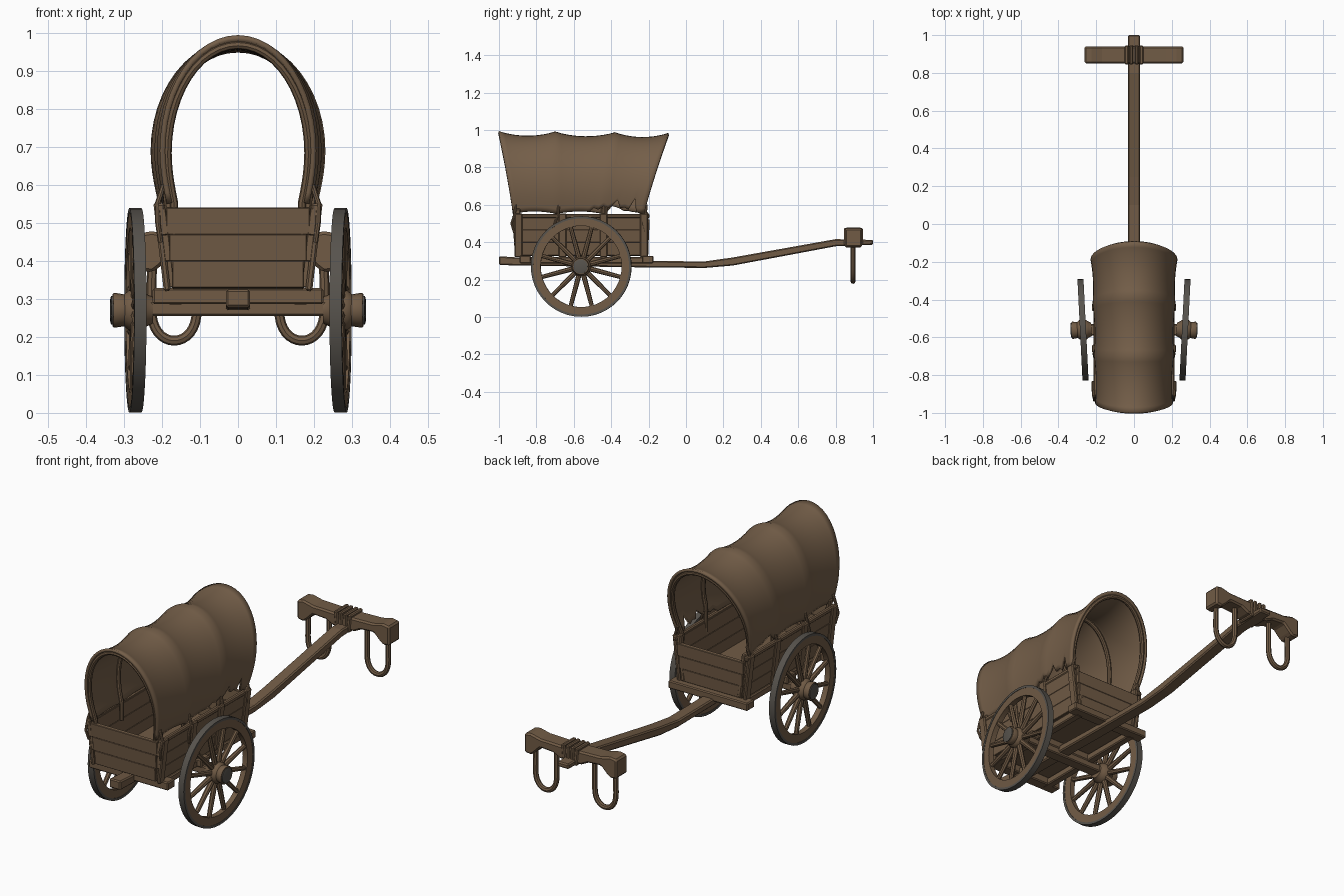
import bpy, bmesh, math, random
from mathutils import Matrix, Vector

if "Cube" in bpy.data.objects:
    bpy.data.objects.remove(bpy.data.objects["Cube"])

random.seed(4)


def material(name, rgb):
    m = bpy.data.materials.new(name)
    m.diffuse_color = (*rgb, 1)
    m.use_nodes = True
    m.node_tree.nodes["Principled BSDF"].inputs["Base Color"].default_value = m.diffuse_color
    return m


WOOD = material("brown wood", (0.165, 0.105, 0.06))
CANVAS = material("brown canvas", (0.175, 0.113, 0.066))
IRON = material("dark iron", (0.095, 0.086, 0.074))


def finish(name, bm, mat, bevel=0.0, smooth=False, matrix=None):
    if matrix is not None:
        bm.transform(matrix)
    bmesh.ops.recalc_face_normals(bm, faces=bm.faces)
    me = bpy.data.meshes.new(name)
    bm.to_mesh(me)
    bm.free()
    me.materials.append(mat)
    ob = bpy.data.objects.new(name, me)
    bpy.context.collection.objects.link(ob)
    if bevel:
        b = ob.modifiers.new("soft edges", 'BEVEL')
        b.width, b.segments, b.limit_method = bevel, 1, 'ANGLE'
    if smooth:
        bpy.context.view_layer.objects.active = ob
        ob.select_set(True)
        bpy.ops.object.shade_smooth_by_angle(angle=math.radians(40))
        ob.select_set(False)
    return ob


def box(name, c, s, mat=WOOD, rot=None, bevel=0.005):
    bm = bmesh.new()
    bmesh.ops.create_cube(bm, size=1, matrix=Matrix.Diagonal((*s, 1)))
    return finish(name, bm, mat, bevel, False, Matrix.Translation(c) @ (rot or Matrix()))


def prism(name, poly, axis, lo, hi, mat=WOOD, bevel=0.006):
    # outline given in (x, z) for axis 'y' or in (y, z) for axis 'x'
    bm = bmesh.new()
    put = (lambda a, b, d: (d, a, b)) if axis == 'x' else (lambda a, b, d: (a, d, b))
    rows = [[bm.verts.new(put(a, b, d)) for a, b in poly] for d in (lo, hi)]
    n = len(poly)
    for i in range(n):
        j = (i + 1) % n
        bm.faces.new((rows[0][i], rows[0][j], rows[1][j], rows[1][i]))
    for r in rows:
        bm.faces.new(r)
    return finish(name, bm, mat, bevel)


def lathe(name, prof, mat, matrix, n=40, closed=True):
    # (x, radius) profile spun around the x axis
    bm = bmesh.new()
    rings = [[bm.verts.new((x, r * math.cos(k * math.tau / n), r * math.sin(k * math.tau / n)))
              for k in range(n)] for x, r in prof]
    for i in range(len(rings) if closed else len(rings) - 1):
        a, b = rings[i], rings[(i + 1) % len(rings)]
        for k in range(n):
            l = (k + 1) % n
            bm.faces.new((a[k], a[l], b[l], b[k]))
    if not closed:
        bm.faces.new(rings[0])
        bm.faces.new(rings[-1])
    return finish(name, bm, mat, 0, True, matrix)


def rod(name, pts, r, mat=WOOD, matrix=None):
    cu = bpy.data.curves.new(name, 'CURVE')
    cu.dimensions, cu.bevel_depth, cu.bevel_resolution = '3D', r, 2
    cu.use_fill_caps = True
    sp = cu.splines.new('POLY')
    sp.points.add(len(pts) - 1)
    for p, q in zip(sp.points, pts):
        p.co = (*q, 1)
    tmp = bpy.data.objects.new(name, cu)
    me = bpy.data.meshes.new_from_object(tmp)
    bpy.data.objects.remove(tmp)
    bm = bmesh.new()
    bm.from_mesh(me)
    return finish(name, bm, mat, 0, True, matrix)


# wheels: toed slightly outwards toward the tongue
for s, side in ((1, "right"), (-1, "left")):
    M = (Matrix.Diagonal((s, 1, 1, 1)) @ Matrix.Translation((0.27, -0.56, 0.27))
         @ Matrix.Rotation(-0.05, 4, 'Z'))
    lathe(f"{side}_wheel_rim", [(-.014, .217), (.014, .217), (.014, .262), (-.014, .262)], WOOD, M, 48)
    lathe(f"{side}_wheel_tyre", [(-.016, .257), (.016, .257), (.016, .269), (-.016, .269)], IRON, M, 48)
    lathe(f"{side}_wheel_hub", [(-.045, .036), (-.03, .042), (-.018, .052), (.018, .052), (.03, .042),
                                (.055, .046), (.06, .043)], WOOD, M, 20, False)
    lathe(f"{side}_hub_cap", [(.058, .038), (.064, .038), (.066, .03)], IRON, M, 20, False)
    for k in range(12):
        bm = bmesh.new()
        bmesh.ops.create_cone(bm, cap_ends=True, segments=8, radius1=.014, radius2=.011, depth=.19,
                              matrix=Matrix.Translation((0, 0, .135)))
        finish(f"{side}_wheel_spoke", bm, WOOD, 0, True,
               M @ Matrix.Rotation((k + .5) * math.tau / 12, 4, 'X'))

# undercarriage
box("axle_beam", (0, -.56, .275), (.48, .06, .04))
box("front_cross_beam", (0, -.86, .307), (.45, .06, .042))
box("rear_cross_beam", (0, -.205, .307), (.45, .06, .04))
box("middle_cross_beam", (0, -.56, .307), (.42, .07, .04))
for s in (1, -1):
    box("side_rail", (s * .165, -.545, .303), (.04, .66, .036))

# tongue, from behind the bed to the yoke
prism("tongue", [(-1, .278), (-.9, .275), (-.3, .266), (.1, .262), (.25, .275), (.8, .378), (1, .386),
                 (1, .412), (.8, .416), (.25, .318), (.1, .297), (-.3, .300), (-.9, .318), (-1, .325)],
      'x', -.032, .032)

# bed: floor, flared plank sides and end boards
box("bed_floor", (0, -.555, .337), (.35, .69, .022))
flare = math.atan2(.025, .21)
for s, side in ((1, "right"), (-1, "left")):
    R = Matrix.Rotation(s * flare, 4, 'Y')
    for i in range(3):
        z = .365 + i * .069
        box(f"{side}_side_plank", (s * (.176 + .119 * (z - .33)), -.56 - .004 * i, z),
            (.02, .69 + .012 * i, .0705), rot=R, bevel=.002)
    for y in (-.895, -.66, -.44, -.225):
        box(f"{side}_side_stake", (s * .2, y, .437), (.018, .042, .235), rot=R)
    box(f"{side}_top_rail", (s * .203, -.56, .54), (.022, .73, .022))
    box(f"{side}_corner_post", (s * .172, -.9, .455), (.022, .03, .25), rot=R)
    box(f"{side}_rear_post", (s * .172, -.215, .445), (.022, .03, .23), rot=R)
for y, lean, label, top in ((-.912, .07, "front", .54), (-.208, -.05, "rear", .52)):
    h = (top - .33) / 3
    for i in range(3):
        z = .33 + h * (i + .5)
        box(f"{label}_end_board", (0, y - lean * (z - .435), z), (.345 + .016 * i, .02, h + .001),
            rot=Matrix.Rotation(lean, 4, 'X'), bevel=.002)

# canopy: sagging cloth stretched over four hoops
RIDGES = [-1.0, -.70, -.38, -.095]
WIDTH = [.206, .213, .220, .230]
TOPS = [.994, .992, .988, .984]
PER = 10


def canopy_row(i, f):
    j = min(i + 1, 3)
    mix = lambda t: t[i] + (t[j] - t[i]) * f
    sag = math.sin(math.pi * f) ** .8 if 0 < f < 1 else 0
    y_top = mix(RIDGES)
    w, top = mix(WIDTH) - .008 * sag, mix(TOPS) - .024 * sag
    y_low = -.925 + (y_top + 1) / .905 * .70
    pts = []

    def add(x, z):
        k = max(0, min(1, (z - .55) / (top - .55)))
        pts.append((x, y_low + (y_top - y_low) * k ** 1.1, z))

    def leg(s):
        zb = .55 + .014 * sag
        if s > 0 and -.47 < y_top < -.17:      # torn lower edge on the right
            zb = .565 + .075 * random.random()
        elif s < 0 and -.36 < y_top < -.2:     # smaller tear on the left
            zb = .56 + .035 * random.random()
        return [(s * w * (.91 + .09 * math.sin(math.pi / 2 * min(1, (z - .55) / .14))), z)
                for z in (zb + (.69 - zb) * t / 5 for t in range(5))]
    for p in leg(1):
        add(*p)
    for k in range(25):
        a = math.pi * k / 24
        add(w * math.cos(a), .69 + (top - .69) * math.sin(a))
    for p in reversed(leg(-1)):
        add(*p)
    return pts


bm = bmesh.new()
rows = [canopy_row(i, k / PER) for i in range(3) for k in range(PER)] + [canopy_row(3, 0)]
grid = [[bm.verts.new(p) for p in r] for r in rows]
for a, b in zip(grid, grid[1:]):
    for k in range(len(a) - 1):
        bm.faces.new((a[k], a[k + 1], b[k + 1], b[k]))
canopy = finish("canopy", bm, CANVAS, 0, True)
# thicken toward the inside, with the outer normals facing up
if max(canopy.data.polygons, key=lambda p: p.center.z).normal.z < 0:
    canopy.data.flip_normals()
sol = canopy.modifiers.new("thickness", 'SOLIDIFY')
sol.thickness, sol.offset = .014, -1

# hoops inside the cloth and ties down to the bed
for i in range(4):
    row = canopy_row(i, 0)
    dy = (.012, 0, 0, -.012)[i]
    inner = [(x * .90, y + dy, .6 + (z - .6) * .935) for x, y, z in row]
    inner = [(inner[0][0], inner[0][1], .47)] + inner + [(inner[-1][0], inner[-1][1], .47)]
    rod("canopy_hoop", inner, .011)
    for s in (1, -1):
        x, y, z = row[0 if s > 0 else -1]
        rod("canopy_tie", [(s * .196, y + .012, .60), (s * .212, y + .01, .55), (s * .211, y - .008, .50),
                           (s * .204, y + .008, .45)], .007, CANVAS)

# yoke with raised ends, neck arches and lashing
half = [(.0, .395), (.06, .395), (.10, .415), (.17, .42), (.205, .385), (.225, .37), (.262, .375),
        (.262, .472), (.225, .478), (.17, .465), (.06, .462), (.0, .462)]
prism("yoke", half + [(-x, z) for x, z in reversed(half[1:-1])], 'y', .85, .94, bevel=.008)
for x in (-.035, -.013, .013, .035):
    box("yoke_lashing", (x, .895, .43), (.02, .1, .092), rot=Matrix.Rotation(x * 3, 4, 'Y'))

# hanging neck bows
for s in (1, -1):
    pts = [(s * .226, .893, .42)]
    for k in range(17):
        a = math.pi * k / 16
        pts.append((s * (.168 + .06 * math.cos(a)), .893, .28 - .09 * math.copysign(math.sin(a) ** .8 if k % 16 else 0, 1)))
    pts.append((s * .108, .893, .42))
    rod("neck_bow", pts, .013)
